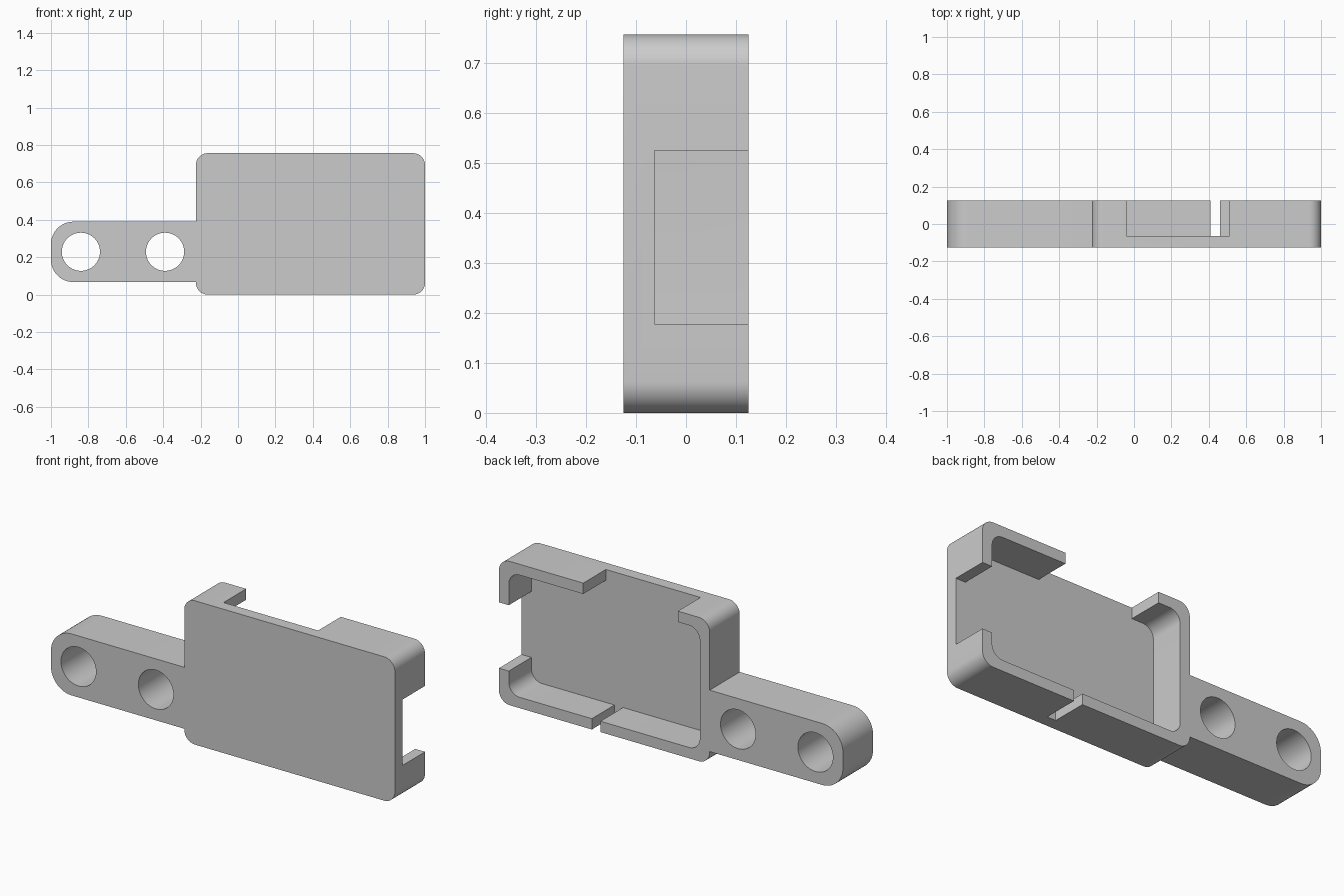
import bpy, bmesh, math
from mathutils import Vector

HALF = 0.125      # half depth of the part
FLOOR = -0.063    # inner face of the front plate
WALL = 0.057      # rim thickness
X0, X1, TOP = -0.225, 1.0, 0.756

cube = bpy.data.objects.get("Cube")
if cube:
    bpy.data.objects.remove(cube, do_unlink=True)

grey = bpy.data.materials.new("plain_grey")
grey.use_nodes = True
grey.diffuse_color = (0.6, 0.6, 0.6, 1)
grey.node_tree.nodes["Principled BSDF"].inputs["Base Color"].default_value = (0.6, 0.6, 0.6, 1)


def fillet(corners, steps=12):
    """Round the right-angled corners (x, z, radius) of an outline."""
    points = []
    for i, (x, z, r) in enumerate(corners):
        p = Vector((x, z))
        if r == 0:
            points.append(p)
            continue
        a = (Vector(corners[i - 1][:2]) - p).normalized()
        b = (Vector(corners[(i + 1) % len(corners)][:2]) - p).normalized()
        for k in range(steps + 1):
            t = k / steps * math.pi / 2
            points.append(p + r * (a * (1 - math.sin(t)) + b * (1 - math.cos(t))))
    return points


def extrude(name, points, y0, y1):
    """Extrude an outline in x and z from y0 to y1."""
    bm = bmesh.new()
    face = bm.faces.new([bm.verts.new((p[0], y0, p[1])) for p in points])
    out = bmesh.ops.extrude_face_region(bm, geom=[face])
    verts = [v for v in out["geom"] if isinstance(v, bmesh.types.BMVert)]
    bmesh.ops.translate(bm, vec=(0, y1 - y0, 0), verts=verts)
    bmesh.ops.recalc_face_normals(bm, faces=bm.faces)
    mesh = bpy.data.meshes.new(name)
    bm.to_mesh(mesh)
    bm.free()
    mesh.materials.append(grey)
    obj = bpy.data.objects.new(name, mesh)
    bpy.context.collection.objects.link(obj)
    return obj


def box(x0, z0, x1, z1, r=0):
    return fillet([(x0, z0, r), (x1, z0, r), (x1, z1, r), (x0, z1, r)])


def circle(x, z, r, n=64):
    return [(x + r * math.cos(2 * math.pi * i / n), z + r * math.sin(2 * math.pi * i / n))
            for i in range(n)]


# Housing and mounting arm share one rounded outline
R, ARM_R, LOW, HIGH = 0.063, 0.12, 0.067, 0.39
body = extrude("housing_with_arm", fillet([
    (X0, 0, R), (X1, 0, R), (X1, TOP, R), (X0, TOP, R),
    (X0, HIGH, 0), (-1, HIGH, ARM_R), (-1, LOW, ARM_R), (X0, LOW, 0)]), -HALF, HALF)

# Pocket, rim openings and screw holes
cutters = [
    extrude("pocket_cutter", box(X0 + WALL, WALL, X1 - WALL, TOP - WALL, R), FLOOR, 0.3),
    extrude("top_opening_cutter", box(-0.04, 0.5, 0.51, 1), FLOOR, 0.3),
    extrude("side_opening_cutter", box(0.8, 0.178, 1.2, 0.524), FLOOR, 0.3),
    extrude("bottom_slit_cutter", box(0.41, -0.2, 0.46, 0.2), FLOOR, 0.3),
]
for x in (-0.84, -0.39):
    cutters.append(extrude("screw_hole_cutter", circle(x, 0.229, 0.102), -0.3, 0.3))

bpy.context.view_layer.objects.active = body
body.select_set(True)
for cutter in cutters:
    mod = body.modifiers.new("cut", "BOOLEAN")
    mod.operation = "DIFFERENCE"
    mod.solver = "EXACT"
    mod.object = cutter
    bpy.ops.object.modifier_apply(modifier=mod.name)
    bpy.data.objects.remove(cutter, do_unlink=True)

bpy.ops.object.shade_smooth_by_angle(angle=math.radians(30))
